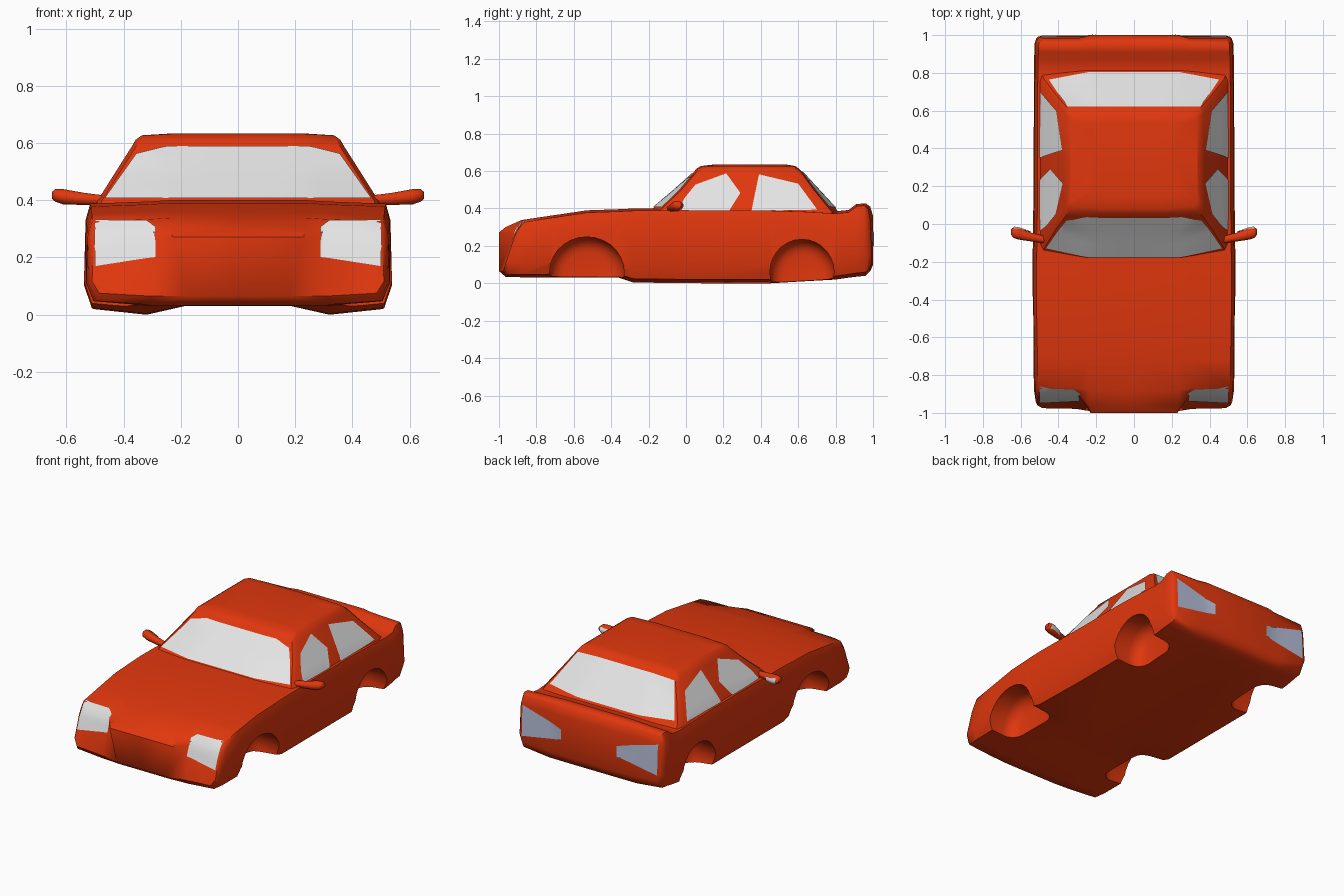
import bpy, bmesh, math
from mathutils import Vector
from mathutils.bvhtree import BVHTree

default = bpy.data.objects.get("Cube")
if default:
    bpy.data.objects.remove(default, do_unlink=True)


def material(name, rgb):
    mat = bpy.data.materials.new(name)
    mat.use_nodes = True
    mat.diffuse_color = (*rgb, 1)
    mat.node_tree.nodes["Principled BSDF"].inputs["Base Color"].default_value = (*rgb, 1)
    return mat


RED = material("red_paint", (0.75, 0.038, 0.004))
WHITE = material("white_glass", (0.78, 0.78, 0.78))
GREY = material("blue_grey_lens", (0.47, 0.52, 0.69))


def smooth(obj, angle):
    bpy.ops.object.select_all(action="DESELECT")
    obj.select_set(True)
    bpy.context.view_layer.objects.active = obj
    bpy.ops.object.shade_smooth_by_angle(angle=math.radians(angle))


def finish(name, bm, mat, angle=35):
    bmesh.ops.recalc_face_normals(bm, faces=bm.faces)
    mesh = bpy.data.meshes.new(name)
    bm.to_mesh(mesh)
    bm.free()
    obj = bpy.data.objects.new(name, mesh)
    bpy.context.collection.objects.link(obj)
    mesh.materials.append(mat)
    smooth(obj, angle)
    return obj


def half_loft(name, rings, mat, angle):
    """Skin half rings, cap both ends and mirror across x."""
    bm = bmesh.new()
    rows = [[bm.verts.new(p) for p in ring] for ring in rings]
    n = len(rows[0])
    for a, b in zip(rows, rows[1:]):
        for i in range(n - 1):
            bm.faces.new((a[i], a[i + 1], b[i + 1], b[i]))
    for row in (rows[0], rows[-1]):
        for i in range((n - 1) // 2):
            corners = (row[i], row[i + 1], row[n - 2 - i], row[n - 1 - i])
            bm.faces.new(list(dict.fromkeys(corners)))
    bmesh.ops.mirror(bm, geom=bm.verts[:] + bm.edges[:] + bm.faces[:],
                     axis="X", merge_dist=0.0005)
    return finish(name, bm, mat, angle)


# Lower body: cross-sections from nose to tail, corners leaning back
def body_ring(y, low, top, w, lean):
    h = top - low
    floor = max(low, 0.03)
    pts = [(0, floor), (0.35 * w, floor), (0.6 * w, low), (0.95 * w, low + 0.05 * h),
           (w, low + 0.25 * h), (0.99 * w, top - 0.18 * h), (0.96 * w, top - 0.012),
           (0.57 * w, top - 0.004), (0.45 * w, top), (0, top)]
    return [(x, y + lean * min(1, max(0, (x / w - 0.45) / 0.12)) * z / top, z)
            for x, z in pts]


stations = [
    (-1.0, 0.065, 0.272, 0.51, 0.09), (-0.965, 0.035, 0.3, 0.52, 0.07),
    (-0.88, 0.032, 0.338, 0.53, 0.012), (-0.72, 0.032, 0.362, 0.532, 0),
    (-0.53, 0.032, 0.39, 0.536, 0), (-0.36, 0.03, 0.396, 0.538, 0),
    (-0.28, 0.004, 0.4, 0.538, 0), (0.1, 0.0, 0.4, 0.533, 0),
    (0.45, 0.0, 0.4, 0.533, 0), (0.62, 0.01, 0.395, 0.533, 0),
    (0.8, 0.02, 0.385, 0.53, 0), (0.87, 0.03, 0.392, 0.53, 0),
    (0.91, 0.035, 0.423, 0.527, 0), (0.96, 0.04, 0.428, 0.526, -0.008),
    (0.985, 0.065, 0.41, 0.518, -0.012), (1.0, 0.1, 0.36, 0.508, -0.015)]
body = half_loft("car_body", [body_ring(*s) for s in stations], RED, 50)

# Wheel arches: four round-ended cylinders in one cutter
cutter_bm = bmesh.new()
for y, z, radius, stretch in ((-0.53, 0.06, 0.188, 1.06), (0.62, 0.06, 0.175, 0.98)):
    for side in (-1, 1):
        bm = bmesh.new()
        bmesh.ops.create_cone(bm, cap_ends=True, segments=28, radius1=radius,
                              radius2=radius, depth=0.4)
        inner = [e for e in bm.edges if all(v.co.z < 0 for v in e.verts)]
        bmesh.ops.bevel(bm, geom=inner, offset=0.08, segments=4, profile=0.5,
                        affect="EDGES")
        for v in bm.verts:
            a, b, c = v.co
            v.co = (side * (0.54 + c), y + a * stretch, z + b)
        piece = bpy.data.meshes.new("arch_piece")
        bm.to_mesh(piece)
        bm.free()
        cutter_bm.from_mesh(piece)
        bpy.data.meshes.remove(piece)
cutter = finish("arch_cutter", cutter_bm, RED)
cutter.hide_render = True
cut = body.modifiers.new("arches", "BOOLEAN")
cut.operation, cut.object, cut.solver = "DIFFERENCE", cutter, "EXACT"
bpy.context.view_layer.update()
bpy.context.view_layer.objects.active = body
bpy.ops.object.modifier_apply(modifier=cut.name)
bpy.data.objects.remove(cutter, do_unlink=True)
smooth(body, 50)


# Cabin: horizontal rings from belt line to roof
def cabin_ring(z, front, back, w, bow):
    pts = [(0, front), (0.5 * w, front), (w - 0.015, front + bow),
           (w, front + bow + 0.03), (w, (front + back) / 2), (w, back - bow - 0.02),
           (w - 0.015, back - 0.7 * bow), (0.5 * w, back), (0, back)]
    return [(x, y, z) for x, y in pts]


levels = [
    (0.36, -0.215, 0.835, 0.505, 0.05), (0.4, -0.178, 0.8, 0.49, 0.05),
    (0.5, -0.06, 0.708, 0.427, 0.035), (0.585, 0.035, 0.63, 0.373, 0.012),
    (0.612, 0.055, 0.605, 0.357, 0.012), (0.627, 0.08, 0.585, 0.335, 0.012),
    (0.634, 0.14, 0.54, 0.22, 0.012)]
cabin = half_loft("cabin", [cabin_ring(*s) for s in levels], RED, 30)


# Thin panels laid onto the shell between a lower and an upper outline
def panel(name, target, mat, low, high, axis, sign, steps=6):
    tree = BVHTree.FromObject(target, bpy.context.evaluated_depsgraph_get())

    def sample(line, i):
        k = min(i // steps, len(line) - 2)
        return Vector(line[k]).lerp(Vector(line[k + 1]), i / steps - k)

    bm = bmesh.new()
    rows = []
    for j in range(steps + 1):
        row = []
        for i in range((len(low) - 1) * steps + 1):
            a, b = sample(low, i).lerp(sample(high, i), j / steps)
            if axis == "x":
                start, ray = Vector((3 * sign, a, b)), Vector((-sign, 0, 0))
            else:
                start, ray = Vector((a, 3 * sign, b)), Vector((0, -sign, 0))
            hit, normal = tree.ray_cast(start, ray)[:2]
            row.append(bm.verts.new(hit + normal * 0.005) if hit else None)
        rows.append(row)
    for r, s in zip(rows, rows[1:]):
        for i in range(len(r) - 1):
            quad = (r[i], r[i + 1], s[i + 1], s[i])
            if all(quad):
                bm.faces.new(quad)
    obj = finish(name, bm, mat)
    # Make the panel face outward
    out = Vector((sign, 0, 0)) if axis == "x" else Vector((0, sign, 0))
    if sum(p.normal.dot(out) for p in obj.data.polygons) < 0:
        obj.data.flip_normals()


panel("windshield", cabin, WHITE,
      [(-0.465, 0.404), (-0.24, 0.404), (0.24, 0.404), (0.465, 0.404)],
      [(-0.355, 0.56), (-0.25, 0.586), (0.25, 0.586), (0.355, 0.56)], "y", -1)
panel("rear_window", cabin, WHITE,
      [(-0.45, 0.408), (-0.2, 0.398), (0.2, 0.398), (0.45, 0.408)],
      [(-0.35, 0.59), (-0.2, 0.597), (0.2, 0.597), (0.35, 0.59)], "y", 1)

for side, label in ((1, "left"), (-1, "right")):
    panel(label + "_front_window", cabin, WHITE,
          [(-0.04, 0.39), (0.05, 0.388), (0.23, 0.384), (0.29, 0.48)],
          [(-0.01, 0.45), (0.05, 0.525), (0.215, 0.585), (0.29, 0.482)], "x", side)
    panel(label + "_rear_window", cabin, WHITE,
          [(0.35, 0.386), (0.6, 0.39), (0.7, 0.392)],
          [(0.39, 0.58), (0.6, 0.53), (0.7, 0.394)], "x", side)
    panel(label + "_headlight", body, WHITE,
          [(side * 0.287, 0.2), (side * 0.32, 0.196), (side * 0.5, 0.168)],
          [(side * 0.287, 0.305), (side * 0.32, 0.328), (side * 0.5, 0.328)], "y", -1)
    panel(label + "_tail_light", body, GREY,
          [(side * 0.2, 0.2), (side * 0.49, 0.15)],
          [(side * 0.2, 0.27), (side * 0.49, 0.35)], "y", 1)

    # Door mirror: swelling stalk with a pale reflecting face
    bm = bmesh.new()
    rows = []
    for x, y, z, ry, rz in ((0.46, -0.085, 0.4, 0.02, 0.017),
                            (0.54, -0.07, 0.405, 0.025, 0.023),
                            (0.61, -0.052, 0.412, 0.033, 0.029),
                            (0.638, -0.046, 0.417, 0.03, 0.024),
                            (0.65, -0.042, 0.417, 0.018, 0.013)):
        rows.append([bm.verts.new((side * x, y + ry * math.cos(t), z + rz * math.sin(t)))
                     for t in [math.pi * (k + 0.5) / 4 for k in range(8)]])
    for a, b in zip(rows, rows[1:]):
        for k in range(8):
            bm.faces.new((a[k - 1], a[k], b[k], b[k - 1]))
    bm.faces.new(rows[0])
    bm.faces.new(rows[-1])
    mirror = finish(label + "_door_mirror", bm, RED, 50)
    panel(label + "_mirror_glass", mirror, WHITE,
          [(side * 0.55, 0.394), (side * 0.635, 0.4)],
          [(side * 0.55, 0.416), (side * 0.635, 0.432)], "y", 1, 3)
